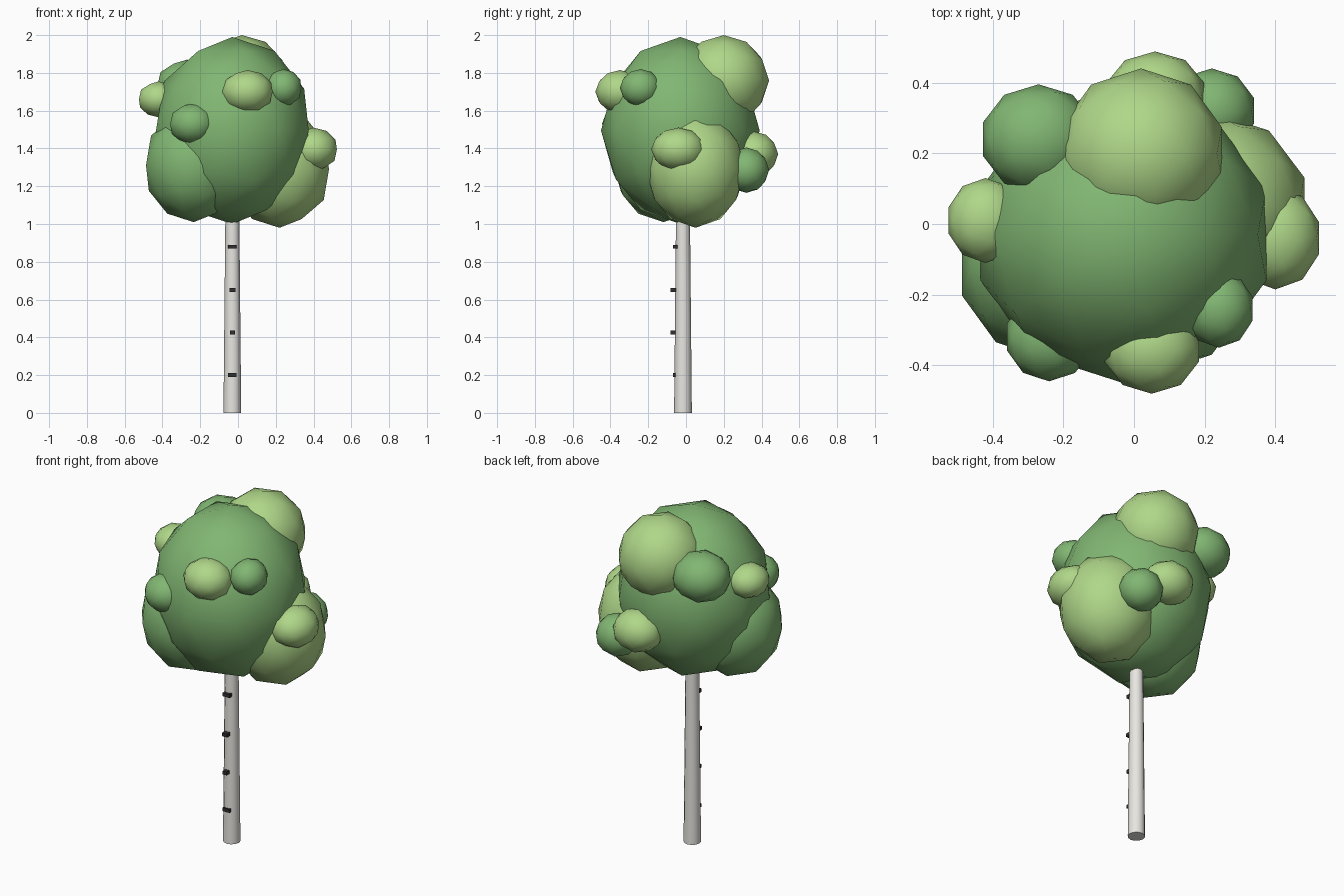
import bpy, math

if "Cube" in bpy.data.objects:
    bpy.data.objects.remove(bpy.data.objects["Cube"])


def material(name, rgb):
    m = bpy.data.materials.new(name)
    m.diffuse_color = (*rgb, 1)
    m.use_nodes = True
    m.node_tree.nodes["Principled BSDF"].inputs["Base Color"].default_value = m.diffuse_color
    return m


BARK = material("bark", (0.80, 0.79, 0.75))
MARK = material("bark_mark", (0.03, 0.03, 0.03))
DARK = material("dark_leaf", (0.22, 0.47, 0.17))
LIGHT = material("light_leaf", (0.43, 0.68, 0.25))


def finish(name, mat, angle=None):
    ob = bpy.context.object
    ob.name = name
    ob.data.materials.append(mat)
    if angle is not None:
        bpy.ops.object.shade_smooth_by_angle(angle=math.radians(angle))
    return ob


def leaf_clump(name, centre, radii, mat):
    bpy.ops.mesh.primitive_ico_sphere_add(subdivisions=2, radius=1, location=centre)
    bpy.context.object.scale = radii
    bpy.ops.object.transform_apply(location=False, rotation=False, scale=True)
    finish(name, mat)
    bpy.ops.object.shade_smooth()


# tapered trunk
TX, TY = -0.03, -0.016
bpy.ops.mesh.primitive_cone_add(vertices=12, radius1=0.047, radius2=0.036,
                                depth=1.15, location=(TX, TY, 0.575))
finish("trunk", BARK, 40)

# dark bark marks on the front of the trunk: height, width, front y
for i, (z, w, y) in enumerate([(0.20, 0.045, -0.07), (0.425, 0.026, -0.083),
                               (0.65, 0.032, -0.083), (0.88, 0.045, -0.07)]):
    bpy.ops.mesh.primitive_cube_add(size=1, location=(TX, y + 0.015, z))
    bpy.context.object.scale = (w, 0.03, 0.02)
    finish(f"bark_mark_{i + 1}", MARK)

# large crown clumps
leaf_clump("crown_main", (-0.03, -0.03, 1.495), (0.425, 0.42, 0.495), DARK)
leaf_clump("crown_left", (-0.235, -0.12, 1.31), (0.265, 0.265, 0.30), DARK)
leaf_clump("crown_right", (0.22, 0.05, 1.29), (0.275, 0.265, 0.31), LIGHT)
leaf_clump("crown_top", (0.02, 0.20, 1.76), (0.24, 0.24, 0.24), LIGHT)

# small clumps around the crown
small = [
    ("left", (-0.42, 0.01, 1.66), (0.11, 0.12, 0.095), LIGHT),
    ("back_left", (-0.27, 0.24, 1.73), (0.165, 0.155, 0.14), DARK),
    ("front", (0.05, -0.35, 1.70), (0.14, 0.13, 0.115), LIGHT),
    ("front_right", (0.24, -0.24, 1.72), (0.10, 0.11, 0.10), DARK),
    ("front_left", (-0.24, -0.32, 1.53), (0.125, 0.125, 0.11), DARK),
    ("right", (0.40, -0.04, 1.395), (0.13, 0.145, 0.115), LIGHT),
    ("back", (0.06, 0.36, 1.37), (0.145, 0.128, 0.12), LIGHT),
    ("back_right", (0.22, 0.32, 1.285), (0.125, 0.12, 0.12), DARK),
]
for name, centre, radii, mat in small:
    leaf_clump("clump_" + name, centre, radii, mat)
